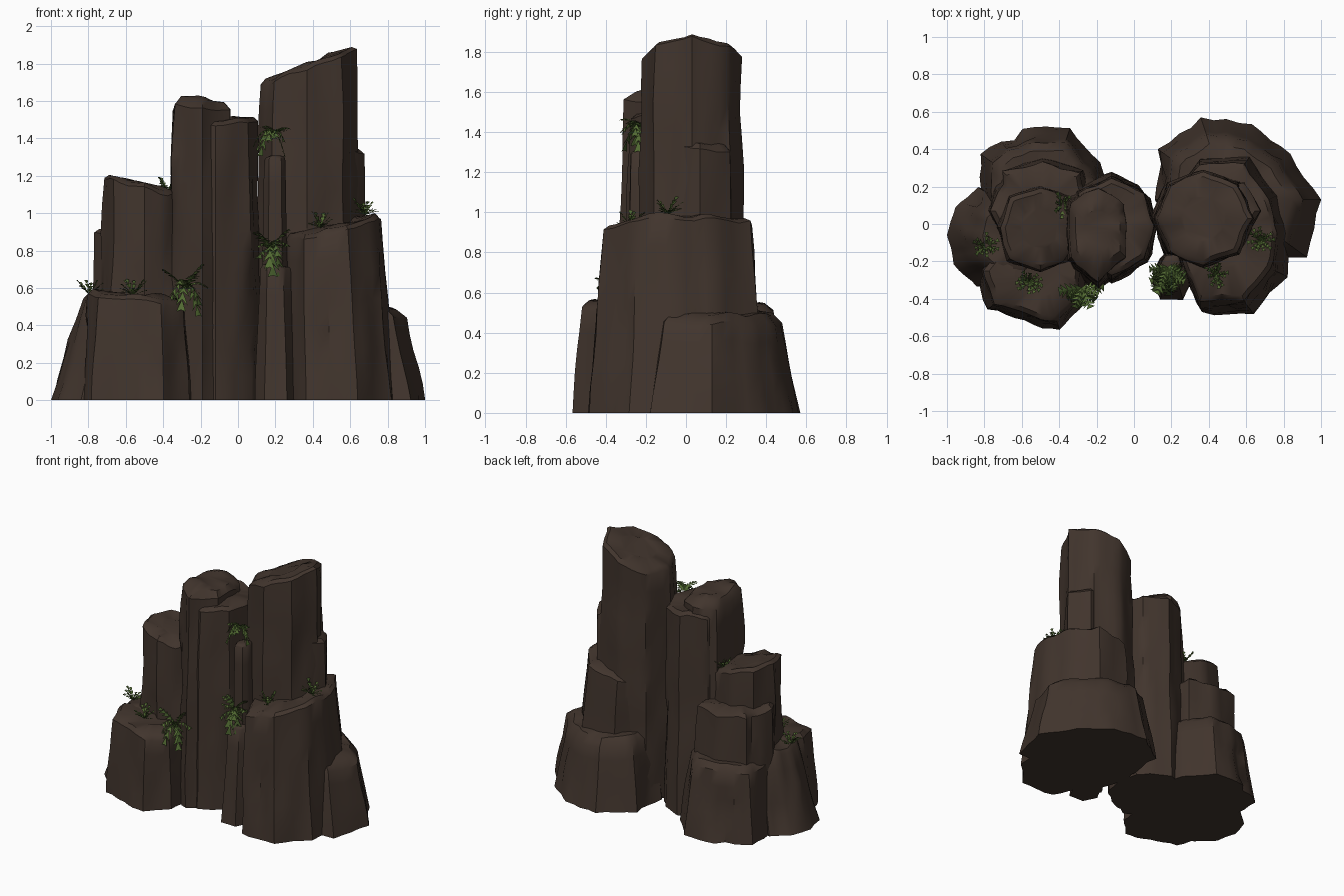
import bpy, bmesh, math, random
from mathutils import Vector, noise

random.seed(4)
cube = bpy.data.objects.get("Cube")
if cube:
    bpy.data.objects.remove(cube, do_unlink=True)


def material(name, colour):
    mat = bpy.data.materials.new(name)
    mat.use_nodes = True
    mat.diffuse_color = (*colour, 1)
    bsdf = next(n for n in mat.node_tree.nodes if n.type == 'BSDF_PRINCIPLED')
    bsdf.inputs["Base Color"].default_value = (*colour, 1)
    bsdf.inputs["Roughness"].default_value = 0.9
    return mat


ROCK = material("brown rock", (0.053, 0.035, 0.026))
LEAF = material("leaf green", (0.085, 0.145, 0.032))
DARK_LEAF = material("dark leaf green", (0.05, 0.09, 0.02))


def finish(name, bm, mats, angle=None):
    mesh = bpy.data.meshes.new(name)
    bm.to_mesh(mesh)
    bm.free()
    obj = bpy.data.objects.new(name, mesh)
    bpy.context.collection.objects.link(obj)
    for mat in mats:
        mesh.materials.append(mat)
    if angle:
        bpy.ops.object.select_all(action='DESELECT')
        obj.select_set(True)
        bpy.context.view_layer.objects.active = obj
        bpy.ops.object.shade_smooth_by_angle(angle=math.radians(angle))


def pillar(name, centre, radii, height, taper, slope=(0, 0), lean=(0, 0), rim=0.03, split=4):
    """Tapered rock column: radii at even angles, cracked sides, sloping worn top."""
    bm = bmesh.new()
    count = len(radii)
    corners = [Vector((r * math.cos(math.tau * i / count), r * math.sin(math.tau * i / count)))
               for i, r in enumerate(radii)]
    outline = [corners[i].lerp(corners[(i + 1) % count], s / split)
               for i in range(count) for s in range(split)]
    total = len(outline)
    size = sum(radii) / count
    # each crack runs down one line of the outline between two heights
    cracks = {}
    for _ in range(count // 2):
        low = random.uniform(-0.2, 0.6)
        cracks[random.randrange(total)] = (low, low + random.uniform(0.3, 0.7))
    steps = max(5, int(height / 0.13))
    levels = [(k / steps, 1 - (1 - taper) * k / steps, 0) for k in range(steps + 1)]
    levels += [(1, taper * (1 - rim / size), rim * 0.8), (1, taper * 0.5, rim)]
    rings = []
    for t, scale, lift in levels:
        ring = []
        for i, p in enumerate(outline):
            q = p * scale
            seed = Vector((p.x * 9 + centre[0] * 9, p.y * 9 + centre[1] * 9, t * height * 3))
            bump = 1 + 0.08 * noise.noise(seed) * min(1, 0.25 / size)
            if i in cracks and cracks[i][0] < t < cracks[i][1]:
                bump -= min(0.1, 0.022 / size)
            q *= bump
            x, y = centre[0] + q.x + lean[0] * t, centre[1] + q.y + lean[1] * t
            top = height - rim + slope[0] * q.x + slope[1] * q.y
            top += 0.025 * noise.noise(Vector((x * 9, y * 9, height)))
            ring.append(bm.verts.new((x, y, t * top + lift)))
        rings.append(ring)
    for a, b in zip(rings, rings[1:]):
        for i in range(total):
            j = (i + 1) % total
            bm.faces.new((a[i], a[j], b[j], b[i]))
    bm.faces.new(rings[0][::-1])
    bm.faces.new(rings[-1])
    bmesh.ops.triangulate(bm, faces=[f for f in bm.faces if len(f.verts) > 4])
    finish(name, bm, [ROCK], 38)


# Right-hand stack: tall tower with a side slab, and its two ledges
pillar("tall_tower", (0.37, 0.03), (.30, .29, .28, .28, .29, .29, .28, .29), 1.80, 0.88, (0.38, 0))
pillar("tower_side_slab", (0.50, 0.07), (.19, .18, .17, .16, .17, .18), 1.36, 0.95, (-0.1, 0))
pillar("tower_middle_ledge", (0.50, -0.05), (.35, .37, .46, .46, .40, .26, .31, .45, .45, .39),
       0.94, 0.84, (0.2, 0.05), (-0.03, 0))
pillar("tower_lower_ledge", (0.50, 0.13), (.50, .41, .42, .46, .46, .39, .36, .33, .36, .51),
       0.52, 0.80, (-0.05, -0.05), rim=0.06)

# Centre column with its raised left half, and the narrow crevice pillars beside it
pillar("centre_column", (-0.12, -0.01), (.25, .27, .29, .28, .26, .27, .31, .28), 1.51, 0.88)
pillar("centre_left_column", (-0.19, -0.03), (.18, .23, .27, .26, .20, .26, .34, .25),
       1.61, 0.83, (-0.05, -0.05), rim=0.055)
pillar("crevice_pillar", (0.20, -0.22), (.08, .09, .08, .08, .09, .08), 1.30, 0.75, split=2, rim=0.015)
pillar("crevice_foot", (0.20, -0.30), (.12, .12, .11, .11, .12, .12), 0.72, 0.72,
       lean=(0, 0.04), split=3, rim=0.02)

# Left-hand stack: short tower and its stepped ledges
pillar("short_tower", (-0.50, -0.02), (.25, .25, .24, .25, .25, .26, .25, .25), 1.16, 0.90, (-0.24, 0))
pillar("left_middle_ledge", (-0.49, 0.07), (.28, .33, .30, .33, .31, .30, .27, .26), 0.90, 0.88, (-0.05, 0))
pillar("left_back_ledge", (-0.47, 0.12), (.36, .35, .41, .40, .44, .35, .32, .32, .32, .32),
       0.55, 0.82, rim=0.05)
pillar("left_outer_ledge", (-0.75, -0.06), (.20, .25, .25, .27, .25, .25, .26, .29, .28, .25),
       0.58, 0.74, lean=(0.10, 0))
pillar("left_front_ledge", (-0.50, -0.25), (.25, .25, .20, .25, .30, .35, .35, .28, .34, .30),
       0.56, 0.86, (-0.09, 0))


def frond(bm, root, heading, length, rise, droop, width, pairs, shade):
    """Arched leaf with pairs of pointed leaflets along a midrib."""
    out = Vector((math.cos(heading), math.sin(heading), 0))
    side = Vector((-out.y, out.x, 0))

    def at(t):
        return root + out * length * t + Vector((0, 0, rise * t - droop * t * t))

    for k in range(pairs):
        t, u = k / pairs, (k + 1) / pairs
        reach = width * (math.sin(math.pi * (0.2 + 0.75 * t)) + 0.1)
        for sign in (1, -1):
            tip = at(min(1, u + 0.1)) + side * sign * reach - Vector((0, 0, reach * 0.3))
            face = bm.faces.new([bm.verts.new(p) for p in (at(t), at(u), tip)])
            face.material_index = shade


def plant(name, spot, size, blades, facing=None):
    """Large fern when it faces outward from a ledge, otherwise a small round tuft."""
    bm = bmesh.new()
    leafy = facing is not None
    for k in range(blades):
        heading = math.tau * k / blades + random.uniform(-0.3, 0.3)
        if leafy:
            heading = facing + (k / (blades - 1) - 0.5) * 3.1 + random.uniform(-0.15, 0.15)
        length = size * random.uniform(0.5, 0.9)
        rise = size * random.uniform(0.4, 1.3)
        droop = size * random.uniform(0.2, 1.7) if leafy else size * 0.2
        frond(bm, Vector(spot), heading, length, rise, droop,
              size * (0.26 if leafy else 0.15), 5 if leafy else 3, k % 3 == 0)
    finish(name, bm, [LEAF, DARK_LEAF])


# Large ferns hanging from the front ledges
FRONT = -math.pi / 2
plant("left_ledge_fern", (-0.28, -0.34, 0.60), 0.14, 12, FRONT)
plant("crevice_lower_fern", (0.18, -0.27, 0.80), 0.15, 13, FRONT)
plant("crevice_upper_fern", (0.18, -0.23, 1.42), 0.12, 12, FRONT)

# Small tufts on the ledges
tufts = {
    "outer_tuft": (-0.79, -0.12, 0.56),
    "front_tuft": (-0.56, -0.31, 0.56),
    "short_tower_tuft": (-0.38, 0.10, 1.11),
    "ledge_tuft": (0.44, -0.27, 0.92),
    "tower_side_tuft": (0.68, -0.09, 0.99),
}
for name, spot in tufts.items():
    plant(name, spot, 0.085, 14)
